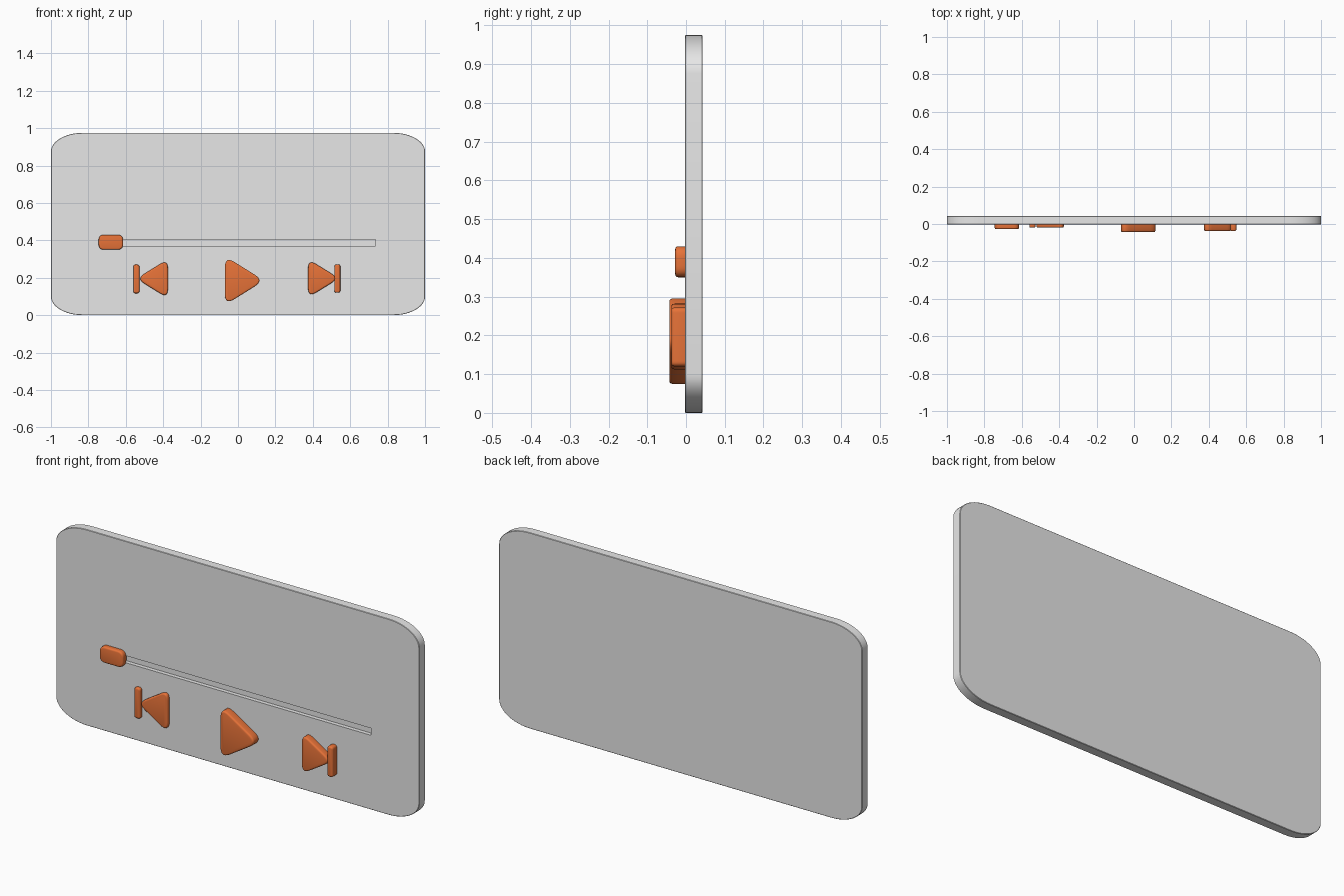
import bpy, bmesh, math
from mathutils import Vector

cube = bpy.data.objects.get("Cube")
if cube:
    bpy.data.objects.remove(cube, do_unlink=True)


def material(name, color):
    m = bpy.data.materials.new(name)
    m.use_nodes = True
    m.diffuse_color = color
    m.node_tree.nodes["Principled BSDF"].inputs["Base Color"].default_value = color
    return m


GREY = material("panel grey", (0.8, 0.8, 0.8, 1))
ORANGE = material("button orange", (0.8, 0.17, 0.04, 1))
FACE = -0.003   # front plane of the panel


def rounded(corners, d, steps=8):
    """Round every corner of a polygon with a curve starting d before it."""
    pts = []
    n = len(corners)
    for i, c in enumerate(corners):
        c = Vector(c)
        a = c + (Vector(corners[i - 1]) - c).normalized() * d
        b = c + (Vector(corners[(i + 1) % n]) - c).normalized() * d
        for k in range(steps + 1):
            t = k / steps
            pts.append(a * (1 - t) ** 2 + c * 2 * t * (1 - t) + b * t * t)
    return pts


def slab(name, outline, front, back, mat, bevel, segments=3):
    """Extrude an x-z outline from front to back and soften its rims."""
    bm = bmesh.new()
    base = bm.faces.new([bm.verts.new((p[0], front, p[1])) for p in outline])
    ext = bmesh.ops.extrude_face_region(bm, geom=[base], use_keep_orig=True)
    moved = [v for v in ext["geom"] if isinstance(v, bmesh.types.BMVert)]
    bmesh.ops.translate(bm, verts=moved, vec=(0, back - front, 0))
    bmesh.ops.recalc_face_normals(bm, faces=bm.faces)
    if bevel:
        rims = [e for e in bm.edges if abs(e.verts[0].co.y - e.verts[1].co.y) < 1e-6]
        bmesh.ops.bevel(bm, geom=rims, offset=bevel, segments=segments,
                        profile=0.5, affect='EDGES', clamp_overlap=True)
    me = bpy.data.meshes.new(name)
    bm.to_mesh(me)
    bm.free()
    me.materials.append(mat)
    ob = bpy.data.objects.new(name, me)
    bpy.context.collection.objects.link(ob)
    return ob


def smooth(ob):
    bpy.ops.object.select_all(action='DESELECT')
    ob.select_set(True)
    bpy.context.view_layer.objects.active = ob
    bpy.ops.object.shade_smooth_by_angle(angle=math.radians(35))


def box(x0, x1, z0, z1):
    return [(x0, z0), (x1, z0), (x1, z1), (x0, z1)]


def triangle(x, z, width, half):
    """Arrow with its flat side at x; negative width points to -x."""
    return [(x, z - half), (x + width, z), (x, z + half)]


# Panel with elliptical corners
RX, RZ, HEIGHT = 0.17, 0.10, 0.975
outline = []
for sx, sz, start in ((1, 1, 0), (-1, 1, 90), (-1, -1, 180), (1, -1, 270)):
    for k in range(13):
        a = math.radians(start + k * 7.5)
        outline.append((sx * (1 - RX) + RX * math.cos(a),
                        HEIGHT / 2 + sz * (HEIGHT / 2 - RZ) + RZ * math.sin(a)))
panel = slab("panel", outline, FACE, 0.043, GREY, 0.002, 1)

# Slider groove cut into the panel
cutter = slab("groove_cutter", box(-0.70, 0.735, 0.37, 0.405), -0.05, 0.017, GREY, 0)
cutter.hide_render = True
mod = panel.modifiers.new("groove", 'BOOLEAN')
mod.operation = 'DIFFERENCE'
mod.solver = 'EXACT'
mod.object = cutter
bpy.context.view_layer.objects.active = panel
bpy.ops.object.modifier_apply(modifier=mod.name)
bpy.data.objects.remove(cutter, do_unlink=True)
smooth(panel)

# Slider knob and playback buttons: name, corners, rounding, front
buttons = [
    ("slider_knob", box(-0.745, -0.615, 0.35, 0.43), 0.03, -0.028),
    ("play_button", triangle(-0.07, 0.185, 0.21, 0.131), 0.06, -0.043),
    ("previous_arrow", triangle(-0.375, 0.195, -0.168, 0.104), 0.05, -0.02),
    ("previous_bar", box(-0.56, -0.527, 0.117, 0.27), 0.014, -0.02),
    ("next_arrow", triangle(0.375, 0.197, 0.166, 0.102), 0.05, -0.038),
    ("next_bar", box(0.515, 0.547, 0.12, 0.272), 0.014, -0.038),
]
for name, corners, d, front in buttons:
    smooth(slab(name, rounded(corners, d), front, 0.005, ORANGE, 0.008))
